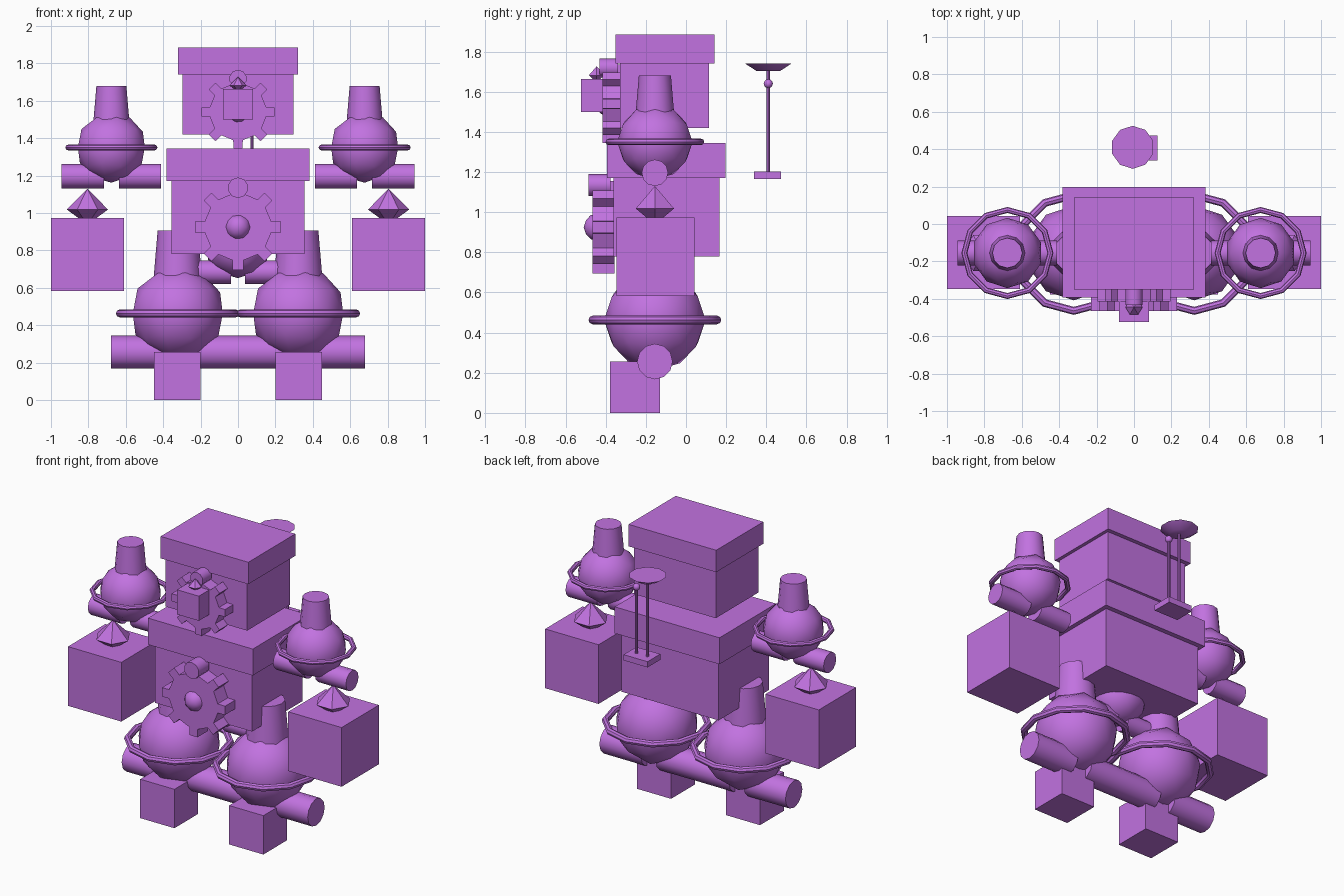
import bpy, bmesh, math
from mathutils import Matrix, Vector

if "Cube" in bpy.data.objects:
    bpy.data.objects.remove(bpy.data.objects["Cube"])

mat = bpy.data.materials.new("purple")
mat.diffuse_color = (0.54, 0.17, 0.75, 1)
mat.use_nodes = True
mat.node_tree.nodes["Principled BSDF"].inputs["Base Color"].default_value = mat.diffuse_color
ALONG_X = Matrix.Rotation(math.pi / 2, 4, 'Y')
ALONG_Y = Matrix.Rotation(math.pi / 2, 4, 'X')


def finish(name, bm, smooth=True):
    me = bpy.data.meshes.new(name)
    bmesh.ops.recalc_face_normals(bm, faces=bm.faces)
    bm.to_mesh(me)
    bm.free()
    ob = bpy.data.objects.new(name, me)
    bpy.context.collection.objects.link(ob)
    me.materials.append(mat)
    if smooth:
        bpy.ops.object.select_all(action='DESELECT')
        ob.select_set(True)
        bpy.context.view_layer.objects.active = ob
        bpy.ops.object.shade_smooth_by_angle(angle=math.radians(40))
    return ob


def box(name, x, y, z):
    """Box from (min, max) pairs."""
    bm = bmesh.new()
    size = Matrix.Diagonal((x[1] - x[0], y[1] - y[0], z[1] - z[0], 1))
    mid = Matrix.Translation((sum(x) / 2, sum(y) / 2, sum(z) / 2))
    bmesh.ops.create_cube(bm, size=1, matrix=mid @ size)
    return finish(name, bm, False)


def cone(name, c, r1, r2, h, sides=12, rot=Matrix()):
    bm = bmesh.new()
    bmesh.ops.create_cone(bm, cap_ends=True, segments=sides, radius1=r1, radius2=r2,
                          depth=h, matrix=Matrix.Translation(c) @ rot)
    return finish(name, bm)


def ball(name, c, r):
    bm = bmesh.new()
    bmesh.ops.create_icosphere(bm, subdivisions=2, radius=r, matrix=Matrix.Translation(c))
    return finish(name, bm)


def ring(name, c, major, minor):
    bm = bmesh.new()
    n, m = 12, 8
    grid = []
    for i in range(n):
        a = 2 * math.pi * i / n
        row = []
        for j in range(m):
            b = 2 * math.pi * j / m
            r = major + minor * math.cos(b)
            row.append(bm.verts.new(Vector(c) + Vector(
                (r * math.cos(a), r * math.sin(a), minor * math.sin(b)))))
        grid.append(row)
    for i in range(n):
        for j in range(m):
            k, l = (i + 1) % n, (j + 1) % m
            bm.faces.new((grid[i][j], grid[k][j], grid[k][l], grid[i][l]))
    return finish(name, bm)


def gem(name, c, r, up, down):
    """Six-sided pointed crystal with its girdle at c."""
    bm = bmesh.new()
    c = Vector(c)
    top, low = bm.verts.new(c + Vector((0, 0, up))), bm.verts.new(c - Vector((0, 0, down)))
    rim = [bm.verts.new(c + Vector((r * math.cos(i * math.pi / 3),
                                    r * math.sin(i * math.pi / 3), 0))) for i in range(6)]
    for i in range(6):
        a, b = rim[i], rim[(i + 1) % 6]
        bm.faces.new((a, b, top))
        bm.faces.new((b, a, low))
    return finish(name, bm, False)


def flask(name, c, s):
    """Round bulb with a girdle ring, neck and two side tubes."""
    c = Vector(c)
    ball(name + "_bulb", c, 0.188 * s)
    ring(name + "_ring", c, 0.23 * s, 0.016 * s)
    cone(name + "_neck", c + Vector((0, 0, 0.23 * s)), 0.097 * s, 0.08 * s, 0.2 * s)
    for side, tag in ((-1, "left"), (1, "right")):
        cone(f"{name}_tube_{tag}", c + Vector((side * 0.153 * s, 0, -0.154 * s)),
             0.066 * s, 0.066 * s, 0.226 * s, 12, ALONG_X)


def gear(name, z, y0, y1, s):
    """Eight-tooth wheel facing front, with hub ball and top knob."""
    bm = bmesh.new()
    pts = []
    for i in range(8):
        for da, r in ((-0.21, 0.18), (-0.125, 0.232), (0.125, 0.232), (0.21, 0.18)):
            # teeth keep near-parallel sides
            a = i * math.pi / 4 + (da if r > 0.2 else da * 0.8)
            pts.append((r * s * math.cos(a), y0, z + r * s * math.sin(a)))
    face = bm.faces.new([bm.verts.new(p) for p in pts])
    ext = bmesh.ops.extrude_face_region(bm, geom=[face], use_keep_orig=True)
    bmesh.ops.translate(bm, vec=(0, y1 - y0, 0),
                        verts=[v for v in ext["geom"] if isinstance(v, bmesh.types.BMVert)])
    finish(name, bm, False)
    ball(name + "_hub", (0, y0 + 0.025 * s, z), 0.07 * s)
    cone(name + "_knob", (0, y0 + 0.035 * s, z + 0.21 * s),
         0.055 * s, 0.055 * s, 0.11 * s, 10, ALONG_Y)


# head and torso blocks with overhanging lids
box("head", (-0.298, 0.298), (-0.33, 0.115), (1.42, 1.74))
box("head_lid", (-0.32, 0.32), (-0.35, 0.142), (1.74, 1.885))
box("torso", (-0.355, 0.355), (-0.36, 0.167), (0.78, 1.17))
box("torso_lid", (-0.383, 0.383), (-0.393, 0.198), (1.17, 1.345))

# front gears and the small face block with its crystal
gear("chest_gear", 0.925, -0.465, -0.355, 1.0)
gear("face_gear", 1.54, -0.415, -0.325, 0.85)
box("face_block", (-0.08, 0.08), (-0.523, -0.365), (1.5, 1.663))
gem("face_crystal", (0, -0.445, 1.682), 0.045, 0.045, 0.035)

# waist flask, partly inside the torso
flask("waist", (0, -0.155, 0.83), 0.95)

# shoulders, hips, hands and feet on both sides
for s, tag in ((-1, "left"), (1, "right")):
    flask("shoulder_" + tag, (s * 0.677, -0.155, 1.35), 1.0)
    flask("hip_" + tag, (s * 0.322, -0.155, 0.463), 1.345)
    box("hand_" + tag, sorted((s * 0.61, s)), (-0.347, 0.042), (0.583, 0.974))
    gem("hand_crystal_" + tag, (s * 0.805, -0.155, 1.018), 0.11, 0.112, 0.08)
    box("foot_" + tag, sorted((s * 0.2, s * 0.45)), (-0.378, -0.13), (0, 0.257))

# floating antenna behind: base plate, two rods, dish and ball tip
box("antenna_base", (-0.05, 0.125), (0.34, 0.473), (1.165, 1.203))
cone("dish_rod", (-0.005, 0.41, 1.47), 0.009, 0.009, 0.54, 8)
cone("ball_rod", (0.075, 0.41, 1.42), 0.009, 0.009, 0.44, 8)
cone("antenna_dish", (-0.007, 0.41, 1.722), 0.06, 0.115, 0.036, 10)
ball("antenna_tip", (0.075, 0.41, 1.64), 0.023)
